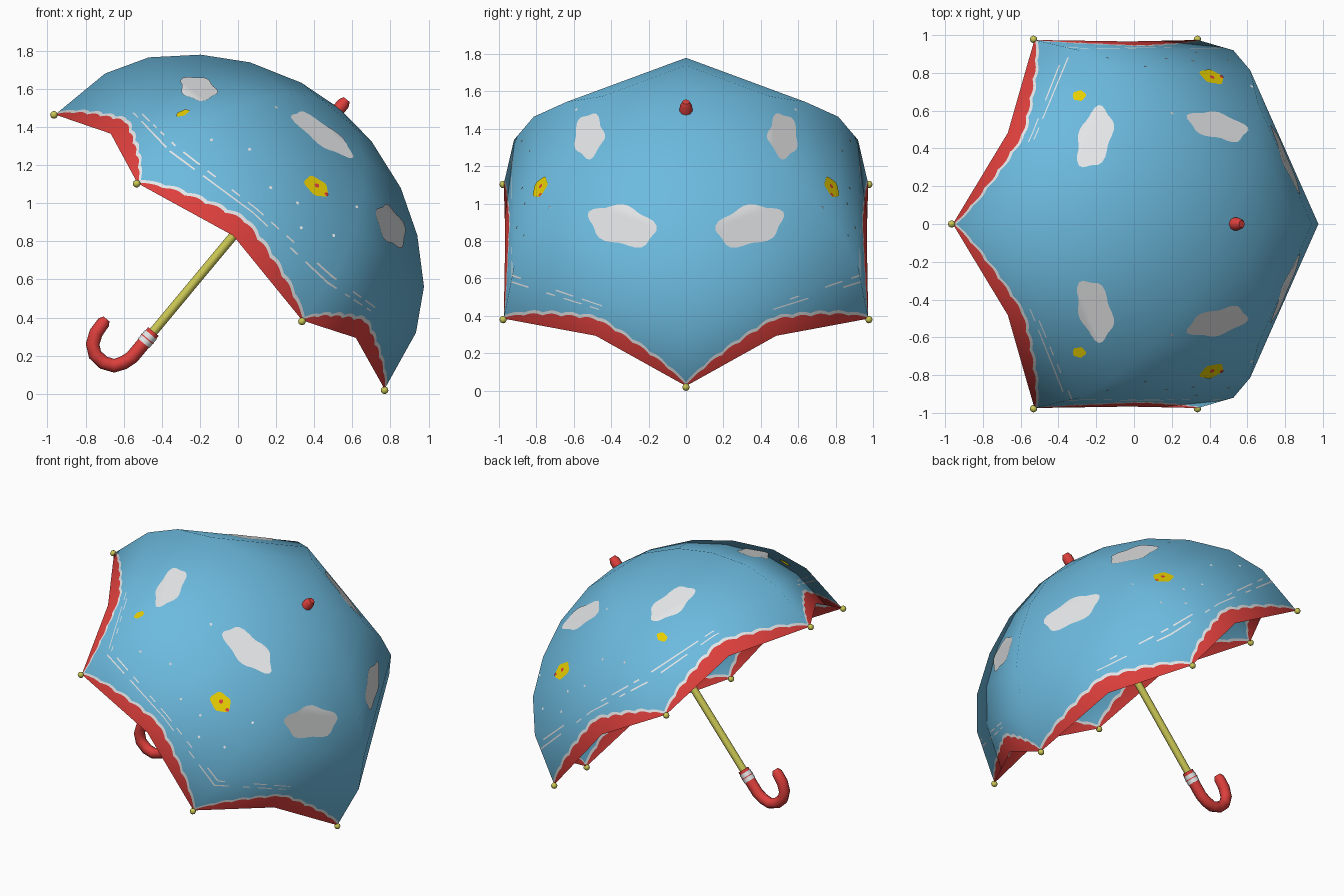
import bpy, bmesh, math, random
from mathutils import Vector, Matrix
from mathutils.bvhtree import BVHTree

if "Cube" in bpy.data.objects:
    bpy.data.objects.remove(bpy.data.objects["Cube"])

random.seed(3)

def material(name, rgb):
    m = bpy.data.materials.new(name)
    m.diffuse_color = (*rgb, 1)
    m.use_nodes = True
    m.node_tree.nodes["Principled BSDF"].inputs["Base Color"].default_value = m.diffuse_color
    return m

BLUE = material("sky_blue", (0.15, 0.49, 0.73))
WHITE = material("white", (0.84, 0.85, 0.86))
RED = material("red", (0.72, 0.05, 0.045))
SHAFT = material("pale_yellow", (0.60, 0.58, 0.09))
YELLOW = material("bright_yellow", (0.80, 0.62, 0.0))

# umbrella frame: local z is the shaft axis, origin at the rim centre
CENTRE = Vector((-0.095, 0, 0.745))
M = Matrix.Translation(CENTRE) @ Matrix.Rotation(math.radians(39.8), 4, 'Y')
MI = M.inverted()
R = 1.125

def finish(bm, name, mats, smooth=True):
    me = bpy.data.meshes.new(name)
    bm.to_mesh(me)
    bm.free()
    for m in mats:
        me.materials.append(m)
    for p in me.polygons:
        p.use_smooth = smooth
    ob = bpy.data.objects.new(name, me)
    bpy.context.collection.objects.link(ob)
    return ob

def dome_normal(world):
    p = MI @ world
    n = Vector((p.x / 1.27, p.y / 1.27, (p.z + 0.1) / 0.96))
    return (M.to_3x3() @ n).normalized()

# canopy: six panels stretched between the ribs, border rows cut to a wavy line
RIB = [(0.24, 0.955), (0.515, 0.865), (0.74, 0.73), (0.94, 0.545), (1.062, 0.333)]
APEX = Vector((0, 0, 0.98))
N = 60

def spoke(k, r, h):
    a = math.radians(60 * k)
    return Vector((r * math.cos(a), r * math.sin(a), h))

bm = bmesh.new()
for k in range(6):
    cols = []
    for i in range(N + 1):
        s = i / N
        tri = 1 - abs(2 * s - 1)
        col = [spoke(k, r, h).lerp(spoke(k + 1, r, h), s) for r, h in RIB]
        rim = spoke(k, R, 0).lerp(spoke(k + 1, R, 0), s)
        rim = rim * (1 - 0.008 * tri) + Vector((0, 0, 0.11 * tri))
        top = col[-1]
        length = (rim - top).length
        w = 0.004 + 0.088 * math.sin(math.pi * s) ** 0.7 \
            + 0.014 * abs(math.sin(10 * math.pi * s)) * min(1, 4 * tri)
        for f in (0.15, 0.18, 0.27, 0.30, 1 - (w + 0.02) / length, 1 - w / length, 1):
            col.append(top.lerp(rim, f))
        cols.append([bm.verts.new(M @ p) for p in col])
    apex = bm.verts.new(M @ APEX)
    dash = [True, True]
    for i in range(N):
        a, b = cols[i], cols[i + 1]
        bm.faces.new((apex, a[0], b[0]))
        if i % 3 == 0:
            dash = [random.random() < 0.65 for _ in dash]
        for j in range(len(a) - 1):
            f = bm.faces.new((a[j], a[j + 1], b[j + 1], b[j]))
            stitched = abs(a[j].co.y) > 0.45
            if j == 10:
                f.material_index = 2
            elif j == 9 or (stitched and ((j == 5 and dash[0]) or (j == 7 and dash[1]))):
                f.material_index = 1
bmesh.ops.remove_doubles(bm, verts=bm.verts, dist=1e-5)
bm.normal_update()
bvh = BVHTree.FromBMesh(bm)
canopy = finish(bm, "canopy", [BLUE, WHITE, RED])
canopy.data.normals_split_custom_set_from_vertices(
    [dome_normal(v.co) for v in canopy.data.vertices])

# painted patches: thin plates laid on the canopy, outside and inside, both sides in y
def patches(name, spots, mat, lobes=0.0, lift=0.004):
    bm = bmesh.new()
    for x, z, axis, a, b in spots:
        c = bvh.ray_cast(Vector((x, -2, z)), Vector((0, 1, 0)))[0]
        if c is None:
            continue
        n = dome_normal(c)
        t = Vector(axis)
        t = (t - n * t.dot(n)).normalized()
        u = n.cross(t)
        seg, rings = (32, 6) if a > 0.03 else (8, 1)
        for side in (1, -1):
            for off in (lift, -lift):
                def put(p):
                    q = bvh.find_nearest(p)[0]
                    q = q + dome_normal(q) * off
                    return bm.verts.new((q.x, q.y * side, q.z))
                mid = put(c)
                prev = None
                for k in range(1, rings + 1):
                    ring = []
                    for i in range(seg):
                        th = 2 * math.pi * i / seg
                        g = k / rings * (1 + lobes * (math.cos(5 * th + 1) + 0.7 * math.cos(2 * th)))
                        ring.append(put(c + t * (a * g * math.cos(th)) + u * (b * g * math.sin(th))))
                    for i in range(seg):
                        j = (i + 1) % seg
                        q = (mid, ring[i], ring[j]) if prev is None else \
                            (prev[i], ring[i], ring[j], prev[j])
                        if side * off < 0:
                            q = q[::-1]
                        bm.faces.new(q)
                    prev = ring
    return finish(bm, name, [mat])

patches("clouds", [(-0.21, 1.60, (0.08, -0.3, -0.1), 0.165, 0.095),
                   (0.44, 1.36, (0.28, 0.06, -0.23), 0.18, 0.095),
                   (0.80, 0.88, (-0.1, -0.33, 0.1), 0.185, 0.11)], WHITE, 0.09)
patches("yellow_motifs", [(0.41, 1.085, (1, 0, -0.5), 0.068, 0.058),
                          (-0.29, 1.47, (1, 0, 0.4), 0.036, 0.032)], YELLOW, 0.07)
patches("red_spots", [(0.41, 1.09, (1, 0, 0), 0.014, 0.014),
                      (0.46, 1.045, (1, 0, 0), 0.012, 0.012)], RED, 0, 0.007)
patches("white_flecks", [(x, z, (1, 0, 0), 0.009, 0.009) for x, z in
        [(-0.14, 1.33), (0.06, 1.28), (0.17, 1.08), (0.31, 1.0), (0.5, 0.83),
         (0.33, 0.87), (0.2, 1.5), (0.62, 0.98)]], WHITE)

# swept tube in the xz plane, used for shaft, handle and ferrule
def tube(name, pts, radii, mat, sides=8):
    bm = bmesh.new()
    pts = [Vector((x, 0, z)) for x, z in pts]
    rings = []
    for i, p in enumerate(pts):
        t = (pts[min(i + 1, len(pts) - 1)] - pts[max(i - 1, 0)]).normalized()
        y = Vector((0, 1, 0))
        v = t.cross(y)
        rings.append([bm.verts.new(p + radii[i] * (y * math.cos(2 * math.pi * k / sides)
                      + v * math.sin(2 * math.pi * k / sides))) for k in range(sides)])
    for a, b in zip(rings, rings[1:]):
        for k in range(sides):
            j = (k + 1) % sides
            bm.faces.new((a[k], a[j], b[j], b[k]))
    bm.faces.new(rings[0])
    bm.faces.new(rings[-1])
    bmesh.ops.recalc_face_normals(bm, faces=bm.faces)
    ob = finish(bm, name, [mat])
    ob.data.set_sharp_from_angle(angle=math.radians(50))
    return ob

def on_axis(h):
    p = M @ Vector((0, 0, h))
    return (p.x, p.z)

tube("shaft", [on_axis(-0.58), on_axis(0.97)], [0.024, 0.024], SHAFT)
tube("ferrule", [on_axis(h) for h in (0.95, 1.015, 1.04)], [0.035, 0.033, 0.02], RED)

# hooked handle with a pale collar
hook = [on_axis(-0.545), on_axis(-0.72), (-0.60, 0.163), (-0.65, 0.147), (-0.705, 0.163),
        (-0.75, 0.205), (-0.763, 0.26), (-0.745, 0.32), (-0.705, 0.375), (-0.69, 0.393)]
tube("handle", hook, [0.036] * 8 + [0.034, 0.02], RED)
tube("handle_collar", [on_axis(-0.565), on_axis(-0.625)], [0.039, 0.039], WHITE)
tube("handle_collar_stripe", [on_axis(-0.592), on_axis(-0.598)], [0.041, 0.041], RED)

# rib tips
bm = bmesh.new()
for k in range(6):
    bmesh.ops.create_uvsphere(bm, u_segments=8, v_segments=6, radius=0.02,
                              matrix=M @ Matrix.Translation(spoke(k, R + 0.004, -0.005)))
finish(bm, "rib_tips", [SHAFT])
